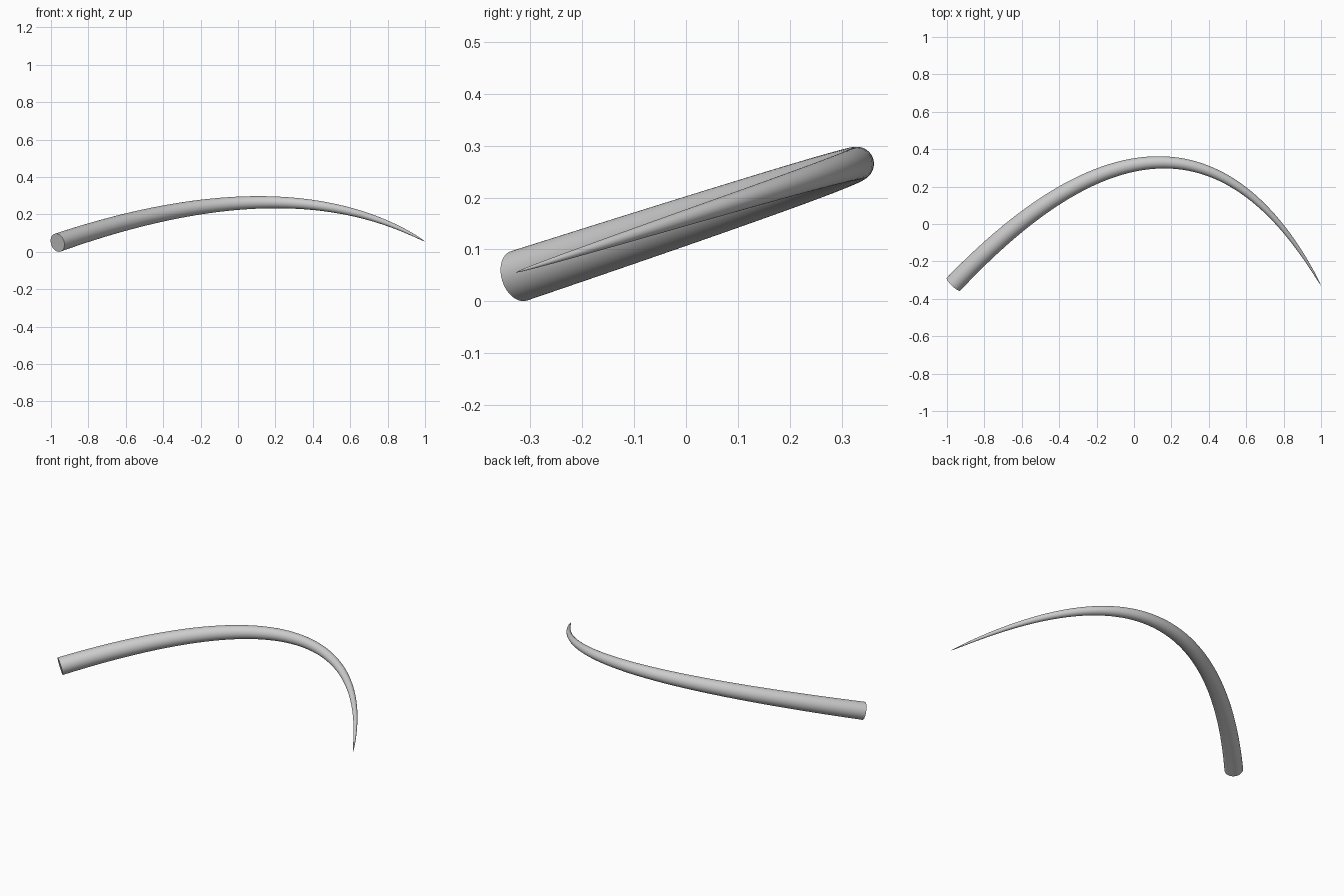
import bpy, bmesh, math
from mathutils import Vector

if "Cube" in bpy.data.objects:
    bpy.data.objects.remove(bpy.data.objects["Cube"])

# Centre line of the horn: quadratic arc from base to tip
BASE = Vector((-0.965, -0.322, 0.049))
CTRL = Vector((0.28, 0.985, 0.478))
TIP = Vector((1.0, -0.33, 0.055))
RINGS, SIDES, RADIUS = 64, 48, 0.05


def point(t):
    return BASE * (1 - t) ** 2 + CTRL * (2 * t * (1 - t)) + TIP * t * t


def tangent(t):
    return ((CTRL - BASE) * (1 - t) + (TIP - CTRL) * t).normalized()


plane_normal = (CTRL - BASE).cross(TIP - CTRL).normalized()

# Sweep shrinking rings along the arc, closing in a sharp point
bm = bmesh.new()
rings = []
for i in range(RINGS):
    t = 1 - (1 - i / RINGS) ** 1.3
    r = RADIUS * (1 - t) ** 0.62
    side = tangent(t).cross(plane_normal)
    rings.append([bm.verts.new(point(t) + r * (math.cos(a) * side + math.sin(a) * plane_normal))
                  for a in (2 * math.pi * k / SIDES for k in range(SIDES))])
for a, b in zip(rings, rings[1:]):
    for k in range(SIDES):
        n = (k + 1) % SIDES
        bm.faces.new((a[k], a[n], b[n], b[k]))
tip = bm.verts.new(TIP)
for k in range(SIDES):
    bm.faces.new((rings[-1][k], rings[-1][(k + 1) % SIDES], tip))

# Flat base cap
bm.faces.new(rings[0])
bmesh.ops.recalc_face_normals(bm, faces=bm.faces)
mesh = bpy.data.meshes.new("curved_horn")
bm.to_mesh(mesh)
bm.free()
horn = bpy.data.objects.new("curved_horn", mesh)
bpy.context.collection.objects.link(horn)
bpy.context.view_layer.objects.active = horn
horn.select_set(True)
bpy.ops.object.shade_smooth_by_angle(angle=math.radians(40))
